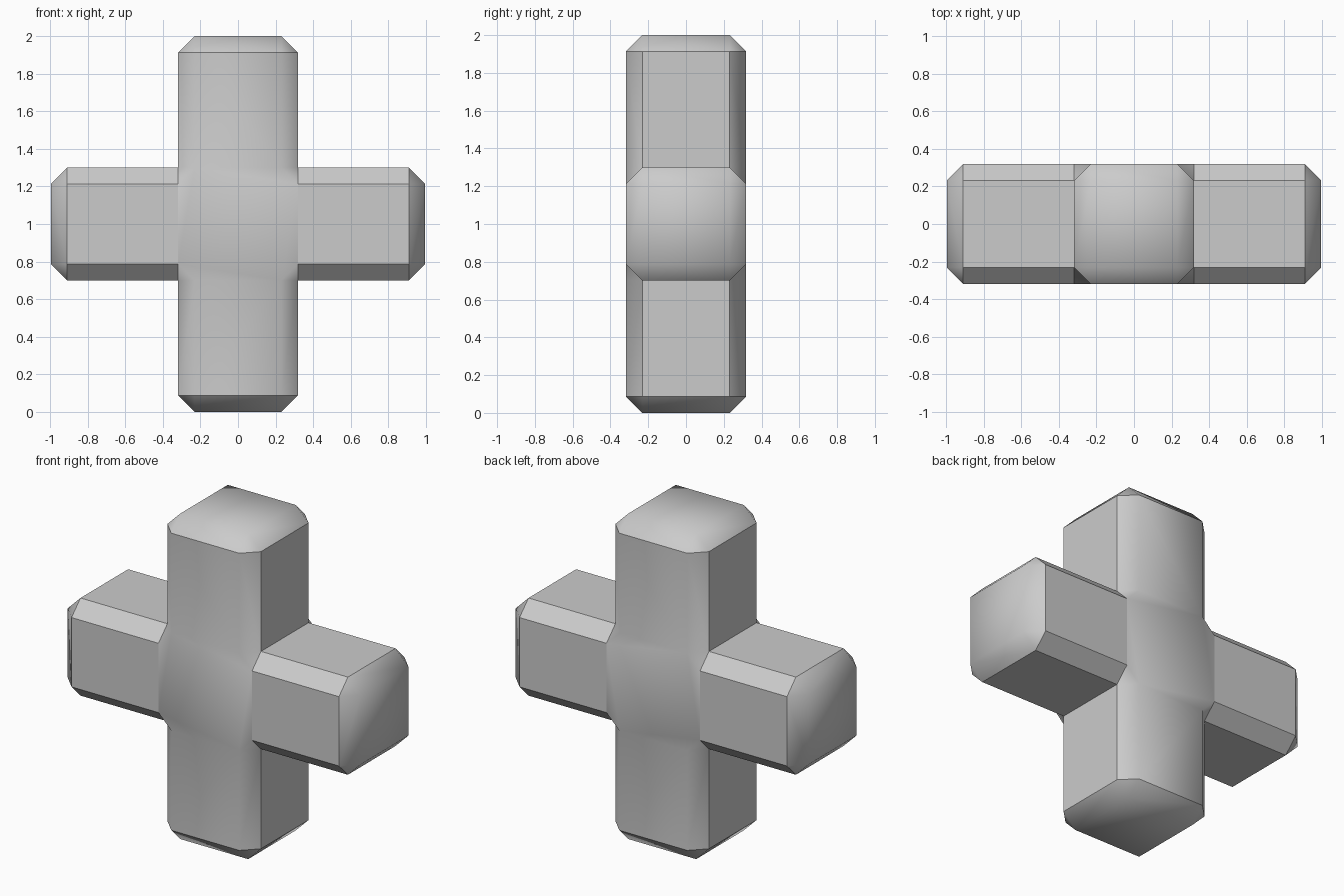
import bpy, bmesh
from mathutils import Vector

if "Cube" in bpy.data.objects:
    bpy.data.objects.remove(bpy.data.objects["Cube"])

HX, HY, HZ = 0.318, 0.318, 0.30   # half sizes of the crossing
LX, LZ = 0.996, 1.0               # arm reach sideways and up/down
C = 0.087                         # chamfer width

bm = bmesh.new()
group = bm.faces.layers.int.new("group")
next_id = [10]


def new_id():
    next_id[0] += 1
    return next_id[0]


def face(points, gid):
    f = bm.faces.new([bm.verts.new(p) for p in points])
    f[group] = gid
    f.smooth = True


def octagon(a, b):
    return [(a - C, b), (a, b - C), (a, C - b), (a - C, -b),
            (C - a, -b), (-a, C - b), (-a, b - C), (C - a, b)]


def arm(place, a, b, start, end, side_ids):
    """Eight-sided bar from the crossing to a chamfered end cap."""
    ring = octagon(a, b)
    cap = new_id()
    inner = [(x * (a - C) / abs(x) if x else 0, y * (b - C) / abs(y)) for x, y in ring]
    for i in range(8):
        p, q = ring[i], ring[(i + 1) % 8]
        u, v = inner[i], inner[(i + 1) % 8]
        face([place(*p, start), place(*q, start),
              place(*q, end - C), place(*p, end - C)], side_ids[i])
        # corners of the cap are triangles, sides are quads
        pts = [place(*p, end - C), place(*q, end - C), place(*v, end)]
        if i % 2:
            pts.append(place(*u, end))
        face(pts, cap)
    face([place(*inner[i], end) for i in (0, 2, 4, 6)], cap)


# Side arms: all bar edges crisp
for s in (-1, 1):
    arm(lambda y, z, d, s=s: Vector((s * d, y, z)), HY, HZ, HX, LX,
        [new_id() for _ in range(8)])

# Upright arms: front (1) and back (2) blend softly into their chamfers
for s in (-1, 1):
    arm(lambda x, y, d, s=s: Vector((x, y, s * d)), HX, HY, HZ, LZ,
        [2, new_id(), 1, 1, 1, new_id(), 2, 2])

# Crossing: front and back panels with small corner facets
for sy, gid in ((-1, 1), (1, 2)):
    face([(x, sy * HY, z) for x, z in octagon(HX, HZ)], gid)
    for sx in (-1, 1):
        for sz in (-1, 1):
            face([(sx * HX, sy * HY, sz * (HZ - C)),
                  (sx * HX, sy * (HY - C), sz * HZ),
                  (sx * (HX - C), sy * HY, sz * HZ)], gid)

bmesh.ops.remove_doubles(bm, verts=bm.verts, dist=1e-4)
bmesh.ops.recalc_face_normals(bm, faces=bm.faces)
for e in bm.edges:
    e.smooth = len({f[group] for f in e.link_faces}) == 1
bmesh.ops.translate(bm, verts=bm.verts, vec=(0, 0, LZ))

mesh = bpy.data.meshes.new("cross_block")
bm.to_mesh(mesh)
bm.free()
bpy.context.collection.objects.link(bpy.data.objects.new("cross_block", mesh))
